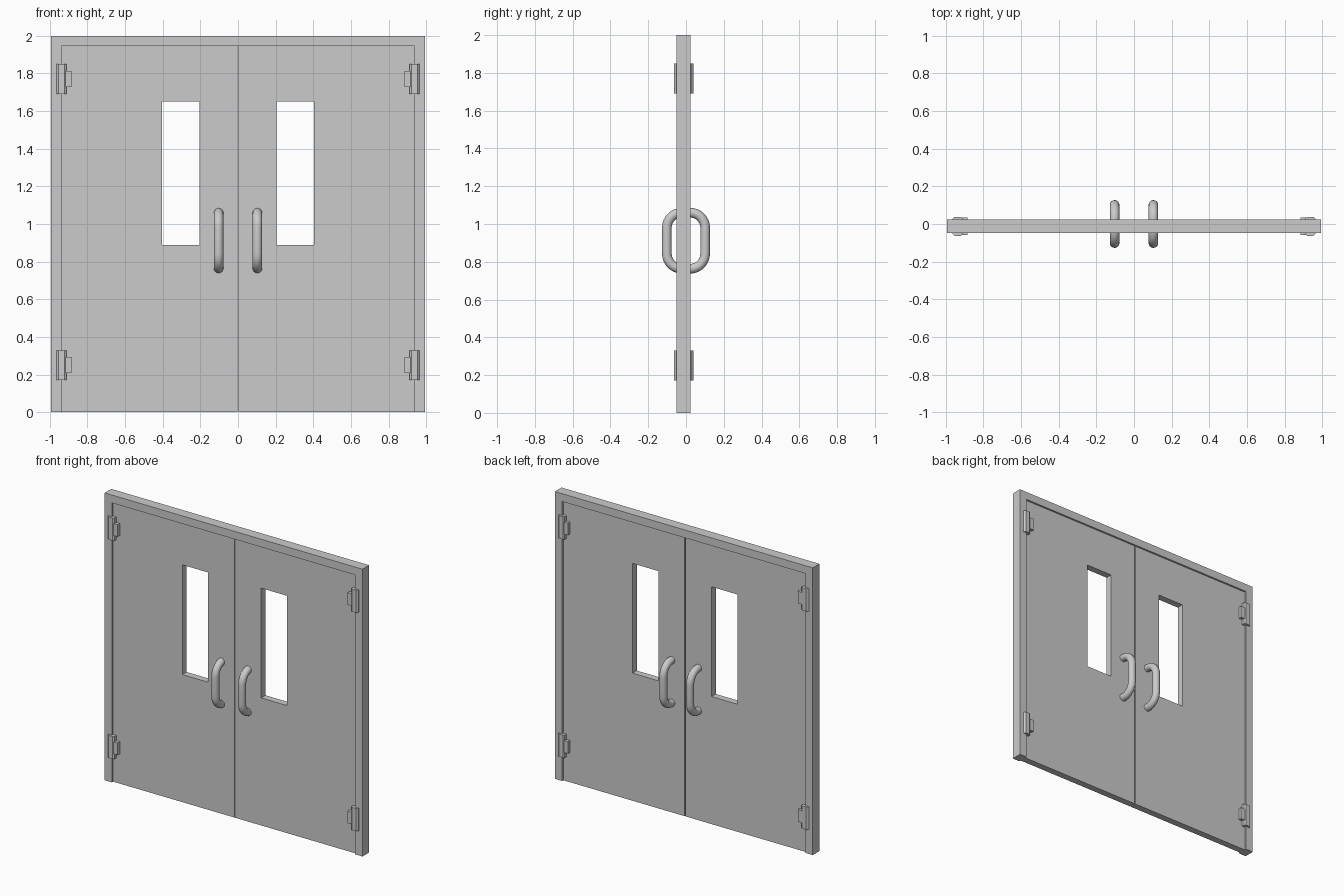
import bpy, bmesh, math
from mathutils import Vector

if "Cube" in bpy.data.objects:
    bpy.data.objects.remove(bpy.data.objects["Cube"])

MID = -0.0125          # y of the door panel's mid plane


def prism(name, pts, faces, vec):
    """Flat faces on the given points, extruded along vec."""
    bm = bmesh.new()
    vs = [bm.verts.new(p) for p in pts]
    fs = [bm.faces.new([vs[i] for i in f]) for f in faces]
    ext = bmesh.ops.extrude_face_region(bm, geom=fs, use_keep_orig=True)
    moved = [g for g in ext["geom"] if isinstance(g, bmesh.types.BMVert)]
    bmesh.ops.translate(bm, verts=moved, vec=vec)
    bmesh.ops.recalc_face_normals(bm, faces=bm.faces)
    me = bpy.data.meshes.new(name)
    bm.to_mesh(me)
    bm.free()
    ob = bpy.data.objects.new(name, me)
    bpy.context.collection.objects.link(ob)
    return ob


def rect(x0, x1, z0, z1, y):
    return [(x0, y, z0), (x1, y, z0), (x1, y, z1), (x0, y, z1)]


# Door frame: jambs and lintel as one U-shaped profile
W, H, IW, IH = 0.993, 2.0, 0.937, 1.945
y0 = MID - 0.0365
frame = [(-W, 0), (-IW, 0), (-IW, IH), (IW, IH), (IW, 0), (W, 0), (W, H), (-W, H)]
prism("door_frame", [(x, y0, z) for x, z in frame], [range(8)], (0, 0.073, 0))

RING = [(i, (i + 1) % 4, 4 + (i + 1) % 4, 4 + i) for i in range(4)]
for side, s in (("left", -1), ("right", 1)):
    # Door leaf with an open window
    yd = MID - 0.0235
    pts = rect(s * 0.003, s * IW, 0, IH, yd) + rect(s * 0.204, s * 0.404, 0.888, 1.652, yd)
    prism(side + "_door_leaf", pts, RING, (0, 0.047, 0))

    for face, f in (("front", -1), ("back", 1)):
        # Hinges: chamfered knuckle on the jamb plus a short leaf on the door
        for level, zc in (("lower", 0.25), ("upper", 1.77)):
            tag = f"{side}_{face}_{level}_hinge"
            prof = [(0.912, 0.015), (0.965, 0.015), (0.965, 0.039),
                    (0.953, 0.051), (0.922, 0.051), (0.912, 0.044)]
            prism(tag + "_knuckle", [(s * x, MID + f * d, zc - 0.079) for x, d in prof],
                  [range(6)], (0, 0, 0.158))
            prof = [(0.885, 0.015), (0.93, 0.015), (0.93, 0.047), (0.885, 0.047)]
            prism(tag + "_leaf", [(s * x, MID + f * d, zc - 0.042) for x, d in prof],
                  [range(4)], (0, 0, 0.084))

        # Pull handle: round bar with two bent ends running into the leaf
        r, tube, yo, zt, zb = 0.08, 0.0255, 0.1015, 1.06, 0.763
        path = [(0.005, zt)]
        for zc, a0 in ((zt - r, 90), (zb + r, 0)):
            for k in range(9):
                a = math.radians(a0 - 90 * k / 8)
                path.append((yo - r + r * math.cos(a), zc + r * math.sin(a)))
        path.append((0.005, zb))
        bm = bmesh.new()
        rings = []
        n = 16
        for i, (y, z) in enumerate(path):
            p, q = path[max(i - 1, 0)], path[min(i + 1, len(path) - 1)]
            t = Vector((0, q[0] - p[0], q[1] - p[1])).normalized()
            side_v, up = Vector((1, 0, 0)), Vector((0, -t.z, t.y))
            ring = []
            for k in range(n):
                a = 2 * math.pi * k / n
                v = Vector((s * 0.103, y, z)) + tube * (math.cos(a) * side_v + math.sin(a) * up)
                v.y *= f
                ring.append(bm.verts.new(v))
            rings.append(ring)
        for a, b in zip(rings, rings[1:]):
            for k in range(n):
                bm.faces.new((a[k], a[(k + 1) % n], b[(k + 1) % n], b[k])).smooth = True
        bm.faces.new(rings[0])
        bm.faces.new(rings[-1])
        bmesh.ops.recalc_face_normals(bm, faces=bm.faces)
        me = bpy.data.meshes.new(f"{side}_{face}_handle")
        bm.to_mesh(me)
        bm.free()
        bpy.context.collection.objects.link(bpy.data.objects.new(me.name, me))
